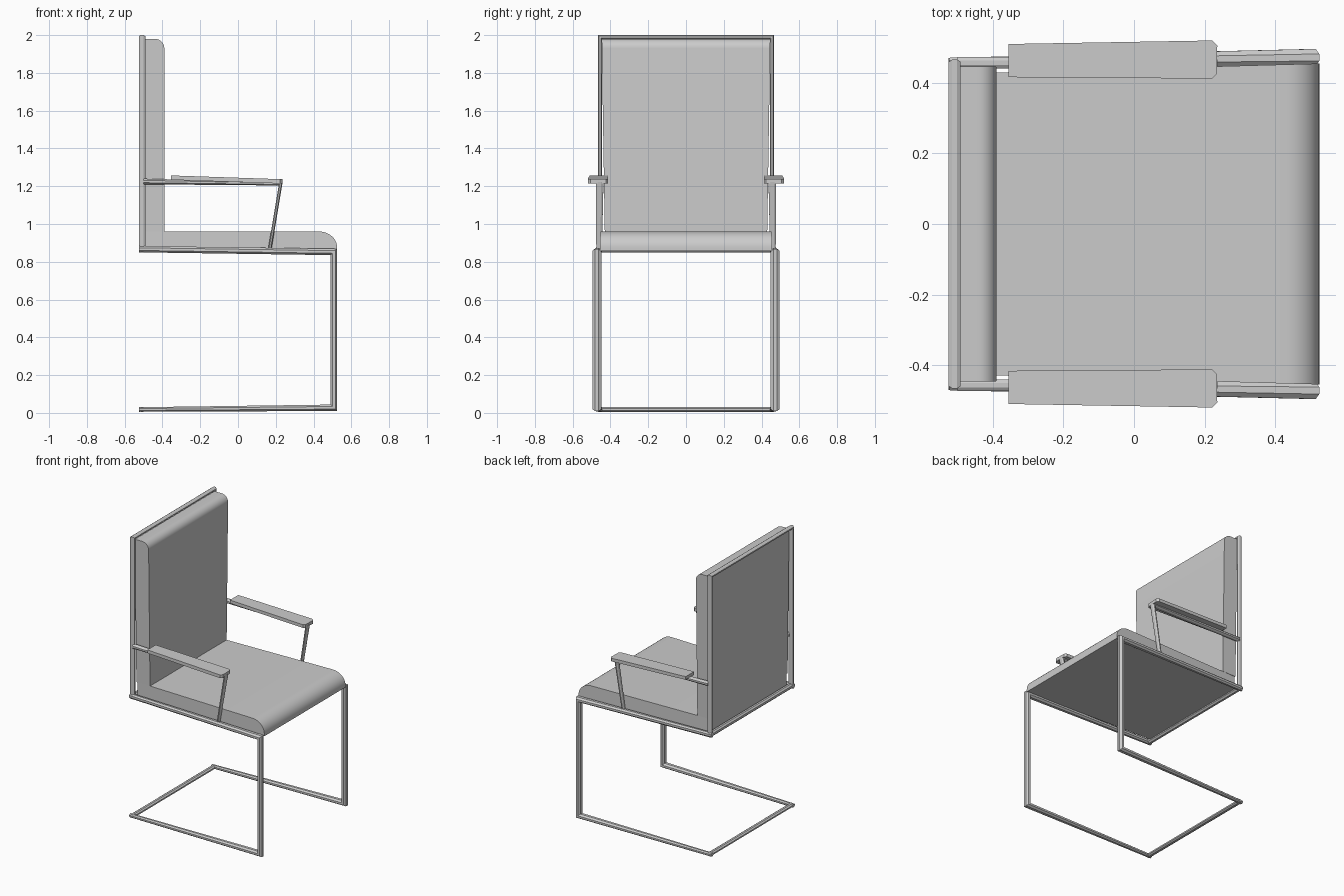
import bpy, bmesh, math
from mathutils import Vector

if "Cube" in bpy.data.objects:
    bpy.data.objects.remove(bpy.data.objects["Cube"])


def finish(name, bm, smooth=True):
    bmesh.ops.recalc_face_normals(bm, faces=bm.faces)
    me = bpy.data.meshes.new(name)
    bm.to_mesh(me)
    bm.free()
    ob = bpy.data.objects.new(name, me)
    bpy.context.collection.objects.link(ob)
    if smooth:
        bpy.ops.object.select_all(action='DESELECT')
        ob.select_set(True)
        bpy.context.view_layer.objects.active = ob
        bpy.ops.object.shade_smooth_by_angle(angle=math.radians(30))
    return ob


def mirror(ob):
    m = ob.modifiers.new("mirror", 'MIRROR')
    m.use_axis = (False, True, False)
    m.use_mirror_merge = False
    return ob


def tube(name, pts, sizes, axis, closed=False):
    """Mitred octagonal tube; sizes = (half width along axis, half depth)."""
    bm = bmesh.new()
    axis, pts, n = Vector(axis), [Vector(p) for p in pts], len(pts)
    rings = []
    for i, p in enumerate(pts):
        normals = []
        for a, b in ((i - 1, i), (i, i + 1)):
            if closed or (a >= 0 and b < n):
                d = pts[b % n] - pts[a % n]
                normals.append(axis.cross(d).normalized())
        m = sum(normals, Vector()).normalized()
        m /= m.dot(normals[0])
        w, h = sizes[i]
        r = 1 / math.cos(math.pi / 8)
        angs = [math.pi / 8 + k * math.pi / 4 for k in range(8)]
        rings.append([bm.verts.new(p + axis * w * r * math.cos(t) + m * h * r * math.sin(t))
                      for t in angs])
    for i in range(n if closed else n - 1):
        a, b = rings[i], rings[(i + 1) % n]
        for k in range(8):
            j = (k + 1) % 8
            bm.faces.new((a[k], a[j], b[j], b[k]))
    if not closed:
        bm.faces.new(rings[0])
        bm.faces.new(rings[-1])
    return finish(name, bm, False)


def slab(name, profile, half_width):
    """Side profile (x, z) spanned across y with a varying half width."""
    bm = bmesh.new()
    sides = [[bm.verts.new((x, s * half_width(x, z), z)) for x, z in profile] for s in (-1, 1)]
    for f in sides:
        bm.faces.new(f)
    for k in range(len(profile)):
        j = (k + 1) % len(profile)
        bm.faces.new((sides[0][k], sides[0][j], sides[1][j], sides[1][k]))
    return finish(name, bm)


def arc(cx, cz, rx, rz, steps=10):
    return [(cx + rx * math.sin(t), cz + rz * math.cos(t))
            for t in (math.pi / 2 * k / steps for k in range(steps + 1))]


# Cantilever side frames: seat rail, front leg, floor rail
mirror(tube("side_frame",
            [(-0.525, 0.457, 0.867), (0.508, 0.472, 0.852), (0.508, 0.472, 0.027), (-0.525, 0.457, 0.018)],
            [(0.014, 0.017), (0.024, 0.017), (0.024, 0.017), (0.014, 0.012)], (0, 1, 0)))

# Rear cross bars
for name, z, h in (("seat_rear_bar", 0.867, 0.017), ("floor_rear_bar", 0.018, 0.012)):
    tube(name, [(-0.508, -0.465, z), (-0.508, 0.465, z)], [(0.017, h)] * 2, (1, 0, 0))

# Rectangular backrest frame
tube("back_frame",
     [(-0.508, -0.455, 0.87), (-0.508, 0.455, 0.87), (-0.508, 0.455, 1.99), (-0.508, -0.455, 1.99)],
     [(0.017, 0.011)] * 4, (1, 0, 0), True)

# Seat cushion with rolled front edge
slab("seat_cushion", [(-0.492, 0.868), (-0.492, 0.96)] + arc(0.43, 0.875, 0.095, 0.085) + [(0.525, 0.858)],
     lambda x, z: 0.44 + 0.014 * x / 0.5)

# Back cushion with rolled top edge
slab("back_cushion", [(-0.497, 0.96), (-0.497, 1.98)] + arc(-0.44, 1.93, 0.05, 0.05) + [(-0.39, 0.96)],
     lambda x, z: 0.43 + 0.016 * (z - 0.96))

# Arm supports: rail and slanted post
mirror(tube("arm_support", [(-0.5, 0.457, 1.225), (0.226, 0.457, 1.213), (0.168, 0.46, 0.865)],
            [(0.016, 0.015), (0.02, 0.009), (0.015, 0.009)], (0, 1, 0)))

# Arm pads with clipped front corners
bm = bmesh.new()
outline = [(-0.355, 0.416), (0.222, 0.412), (0.234, 0.424), (0.236, 0.505), (0.222, 0.52), (-0.355, 0.51)]
drop = lambda x: 0.02 * (x + 0.355) / 0.59
low, top = [[bm.verts.new((x, y, z - drop(x))) for x, y in outline] for z in (1.234, 1.257)]
bm.faces.new(low)
bm.faces.new(top)
for k in range(len(outline)):
    j = (k + 1) % len(outline)
    bm.faces.new((low[k], low[j], top[j], top[k]))
mirror(finish("arm_pad", bm, False))
